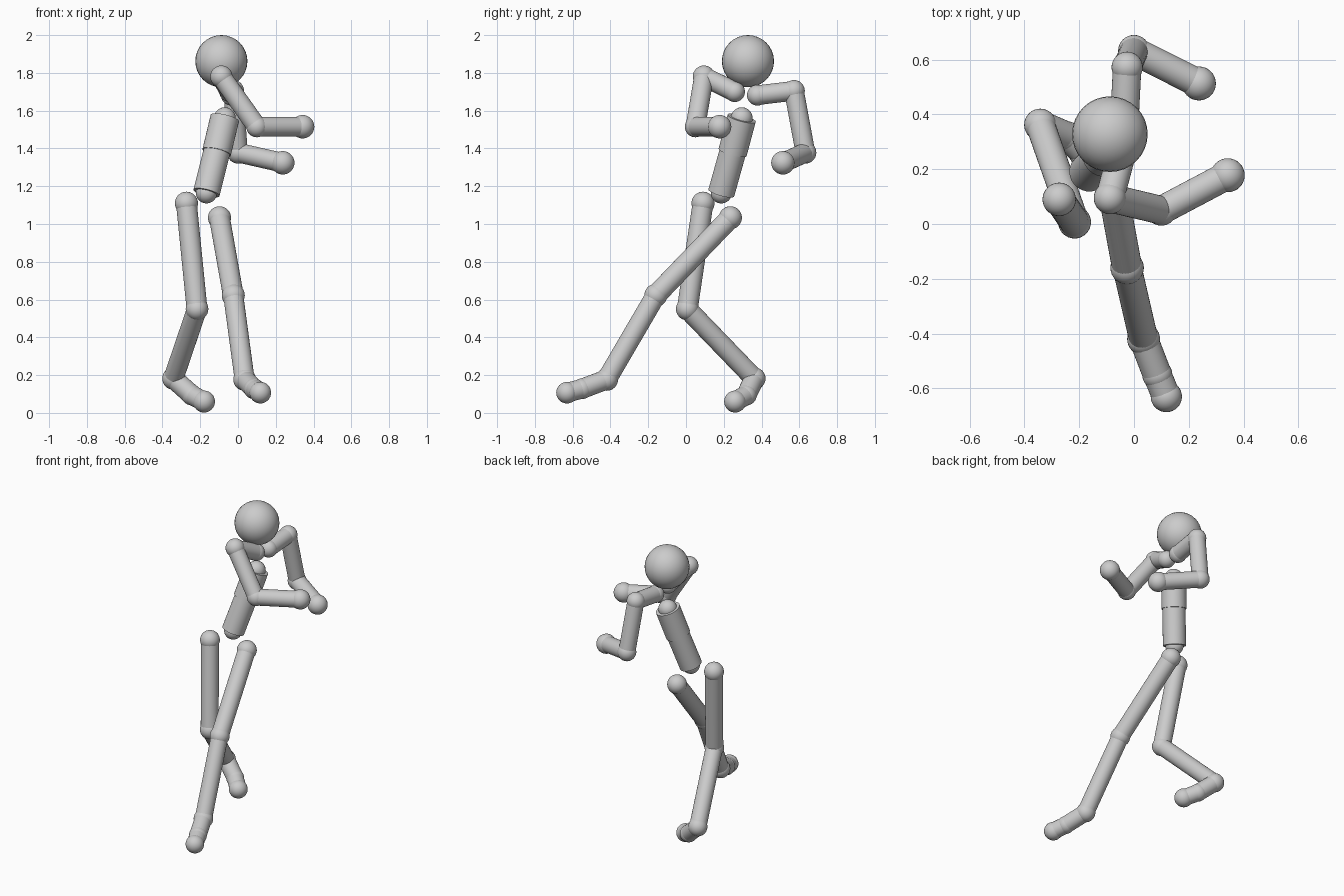
import bpy
from mathutils import Vector

if "Cube" in bpy.data.objects:
    bpy.data.objects.remove(bpy.data.objects["Cube"])

grey = bpy.data.materials.new("plain grey")
grey.diffuse_color = (0.6, 0.6, 0.6, 1)
grey.use_nodes = True
grey.node_tree.nodes["Principled BSDF"].inputs["Base Color"].default_value = grey.diffuse_color


def finish(name):
    ob = bpy.context.object
    ob.name = name
    ob.data.materials.append(grey)
    bpy.ops.object.shade_smooth_by_angle()
    return ob


def ball(name, p, r):
    bpy.ops.mesh.primitive_uv_sphere_add(segments=32, ring_count=16, radius=r, location=p)
    return finish(name)


def rod(name, a, b, r):
    a, b = Vector(a), Vector(b)
    d = b - a
    bpy.ops.mesh.primitive_cylinder_add(vertices=32, radius=r, depth=d.length, location=(a + b) / 2)
    bpy.context.object.rotation_euler = d.to_track_quat('Z', 'Y').to_euler()
    return finish(name)


def limb(prefix, joints, rods):
    """joints: (name, point, ball radius); rods: (name, radius) between neighbours"""
    for name, p, r in joints:
        ball(f"{prefix}_{name}", p, r)
    for (name, r), a, b in zip(rods, joints, joints[1:]):
        rod(f"{prefix}_{name}", a[1], b[1], r)


# Head
ball("head", (-0.088, 0.328, 1.862), 0.138)

# Torso
limb("torso", [("neck_base", (-0.07, 0.295, 1.56), 0.058),
               ("waist", (-0.113, 0.247, 1.38), 0.071),
               ("pelvis", (-0.167, 0.187, 1.165), 0.056)],
     [("chest", 0.077), ("abdomen", 0.071)])

# Arms
arm_rods = [("collar", 0.052), ("upper_arm", 0.052), ("forearm", 0.052)]
limb("front_arm", [("collar_joint", (-0.045, 0.258, 1.70), 0.054),
                   ("shoulder", (-0.088, 0.095, 1.78), 0.059),
                   ("elbow", (0.10, 0.05, 1.515), 0.056),
                   ("hand", (0.342, 0.178, 1.515), 0.062)], arm_rods)
limb("back_arm", [("collar_joint", (-0.035, 0.378, 1.682), 0.055),
                  ("shoulder", (-0.025, 0.572, 1.705), 0.057),
                  ("elbow", (0.0, 0.632, 1.378), 0.058),
                  ("hand", (0.237, 0.513, 1.324), 0.062)], arm_rods)

# Legs
leg_rods = [("thigh", 0.055), ("shin", 0.053), ("foot", 0.053), ("toes", 0.052)]
limb("rear_leg", [("hip", (-0.273, 0.09, 1.11), 0.061),
                  ("knee", (-0.217, 0.007, 0.55), 0.060),
                  ("ankle", (-0.342, 0.362, 0.182), 0.059),
                  ("foot_joint", (-0.245, 0.32, 0.095), 0.055),
                  ("toe_tip", (-0.18, 0.26, 0.06), 0.058)], leg_rods)
limb("lead_leg", [("hip", (-0.098, 0.235, 1.033), 0.061),
                  ("knee", (-0.025, -0.16, 0.622), 0.061),
                  ("ankle", (0.035, -0.42, 0.177), 0.060),
                  ("foot_joint", (0.085, -0.55, 0.128), 0.055),
                  ("toe_tip", (0.118, -0.63, 0.107), 0.057)], leg_rods)
